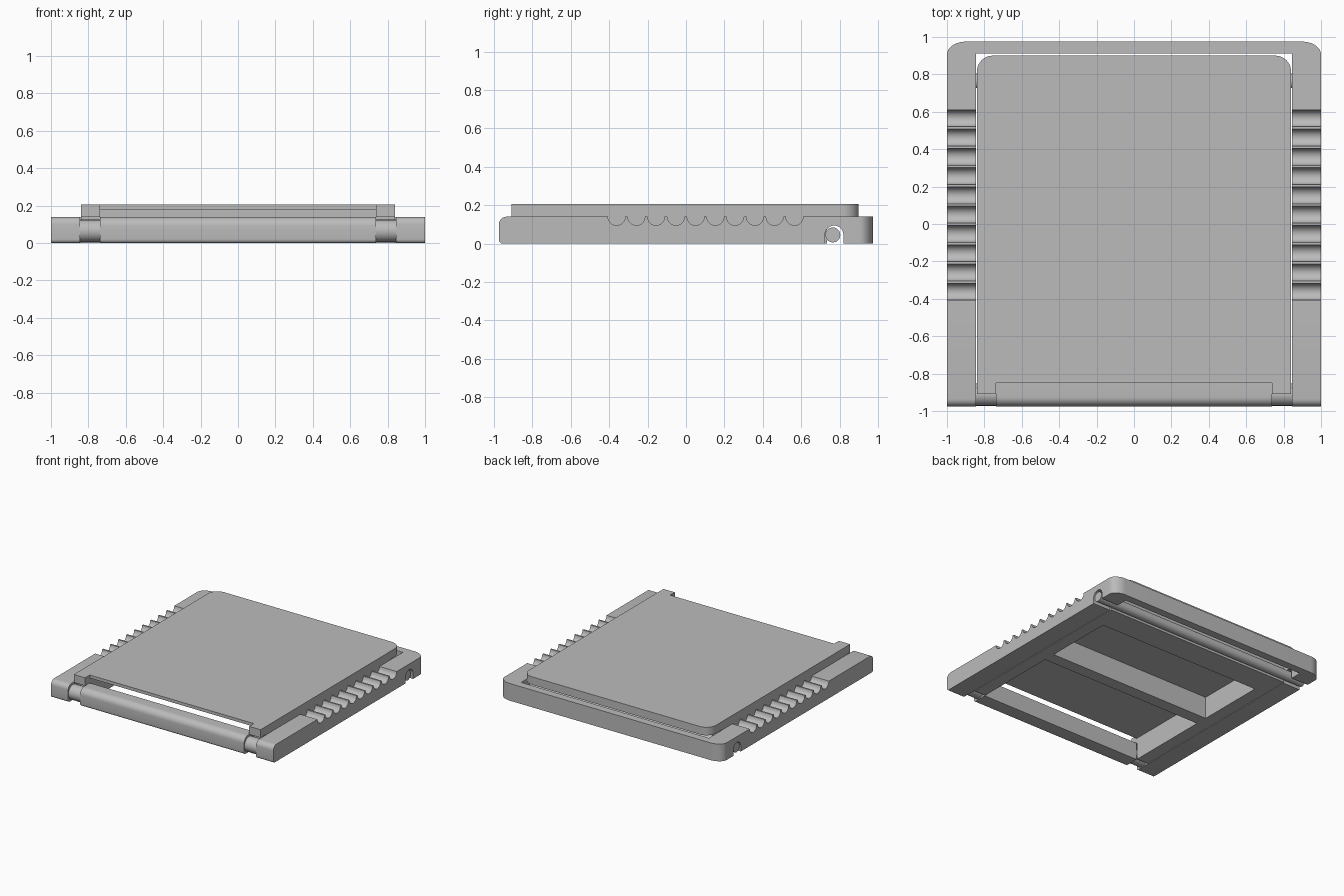
import bpy, bmesh, math

cube = bpy.data.objects.get("Cube")
if cube:
    bpy.data.objects.remove(cube, do_unlink=True)

grey = bpy.data.materials.new("plain grey")
grey.use_nodes = True
colour = (0.5, 0.5, 0.5, 1)
grey.diffuse_color = colour
grey.node_tree.nodes["Principled BSDF"].inputs["Base Color"].default_value = colour


def arc(cx, cy, rx, ry, start, end, steps=10):
    """Points of an elliptical arc, angles in degrees."""
    out = []
    for i in range(steps + 1):
        a = math.radians(start + (end - start) * i / steps)
        out.append((cx + rx * math.cos(a), cy + ry * math.sin(a)))
    return out


def prism(name, outline, axis, low, high):
    """Extrude an outline: (y, z) along x, or (x, y) along z."""
    bm = bmesh.new()
    place = (lambda p, d: (d, *p)) if axis == "x" else (lambda p, d: (*p, d))
    rings = [[bm.verts.new(place(p, d)) for p in outline] for d in (low, high)]
    bm.faces.new(rings[0])
    bm.faces.new(rings[1])
    n = len(outline)
    for i in range(n):
        j = (i + 1) % n
        bm.faces.new((rings[0][i], rings[0][j], rings[1][j], rings[1][i]))
    bmesh.ops.recalc_face_normals(bm, faces=bm.faces)
    bmesh.ops.triangulate(bm, faces=[f for f in bm.faces if len(f.verts) > 4])
    mesh = bpy.data.meshes.new(name)
    bm.to_mesh(mesh)
    bm.free()
    mesh.materials.append(grey)
    obj = bpy.data.objects.new(name, mesh)
    bpy.context.collection.objects.link(obj)
    bpy.ops.object.select_all(action="DESELECT")
    obj.select_set(True)
    bpy.context.view_layer.objects.active = obj
    bpy.ops.object.shade_smooth_by_angle(angle=math.radians(30))
    return obj


def box(name, x0, x1, y0, y1, z0, z1):
    return prism(name, [(x0, y0), (x1, y0), (x1, y1), (x0, y1)], "z", z0, z1)


RAIL_TOP = 0.14
PLATE_TOP = 0.205
PIN_Y = 0.765

# Side rail profile: rounded front end, finger grooves, pin slot open below
rail = arc(-0.955, 0.02, 0.02, 0.02, 270, 180, 5)
rail += arc(-0.935, RAIL_TOP - 0.04, 0.04, 0.04, 180, 90, 6)
for i in range(10):
    rail += arc(-0.362 + 0.103 * i, RAIL_TOP, 0.045, 0.045, 180, 360)
rail += [(0.85, RAIL_TOP), (0.85, 0), (0.82, 0)]
rail += arc(0.772, 0.046, 0.048, 0.048, 0, 180, 12)
rail += [(0.724, 0)]

for side, x0, x1 in (("left", 0.845, 1), ("right", -1, -0.845)):
    prism(side + "_rail", rail, "x", x0, x1)

# Back bar with rounded corners, joining the rails
back = arc(0.9, 0.905, 0.1, 0.07, 0, 90)
back += [(-x, y) for x, y in reversed(back)]
back += [(-1, 0.85), (-0.845, 0.85), (-0.845, 0.912),
         (0.845, 0.912), (0.845, 0.85), (1, 0.85)]
prism("back_bar", back, "z", 0, RAIL_TOP)

# Front bar with rounded leading edge, held by a round rod
front = [(-0.85, 0), (-0.85, RAIL_TOP)]
front += arc(-0.925, 0.09, 0.05, 0.05, 90, 180, 8)
front += arc(-0.955, 0.02, 0.02, 0.02, 180, 270, 5)
prism("front_bar", front, "x", -0.738, 0.738)
prism("front_rod", arc(-0.912, 0.065, 0.06, 0.06, 0, 345, 23), "x", -0.86, 0.86)

# Hinge pin
prism("hinge_pin", arc(PIN_Y, 0.045, 0.039, 0.039, 0, 345, 23), "x", -0.99, 0.99)

# Cover plate with front notch, and the rim below it
corners = arc(0.755, 0.815, 0.085, 0.085, 0, 90)
corners += [(-x, y) for x, y in reversed(corners)]
notch = [(-0.84, -0.91), (-0.738, -0.91), (-0.738, -0.85),
         (0.738, -0.85), (0.738, -0.91), (0.84, -0.91)]
prism("cover_plate", corners + notch, "z", 0.18, PLATE_TOP)
rim = [(-0.84, -0.91), (-0.738, -0.91), (-0.738, 0.52),
       (0.738, 0.52), (0.738, -0.91), (0.84, -0.91)]
prism("cover_rim", corners + rim, "z", RAIL_TOP, 0.18)

# Support frame below the cover
for side, x0, x1 in (("left", 0.738, 0.84), ("right", -0.84, -0.738)):
    box(side + "_support", x0, x1, -0.845, 0.735, 0, RAIL_TOP)
box("back_support", -0.738, 0.738, 0.52, 0.735, 0, RAIL_TOP)
box("cross_bar", -0.738, 0.738, -0.15, -0.05, 0, 0.18)
